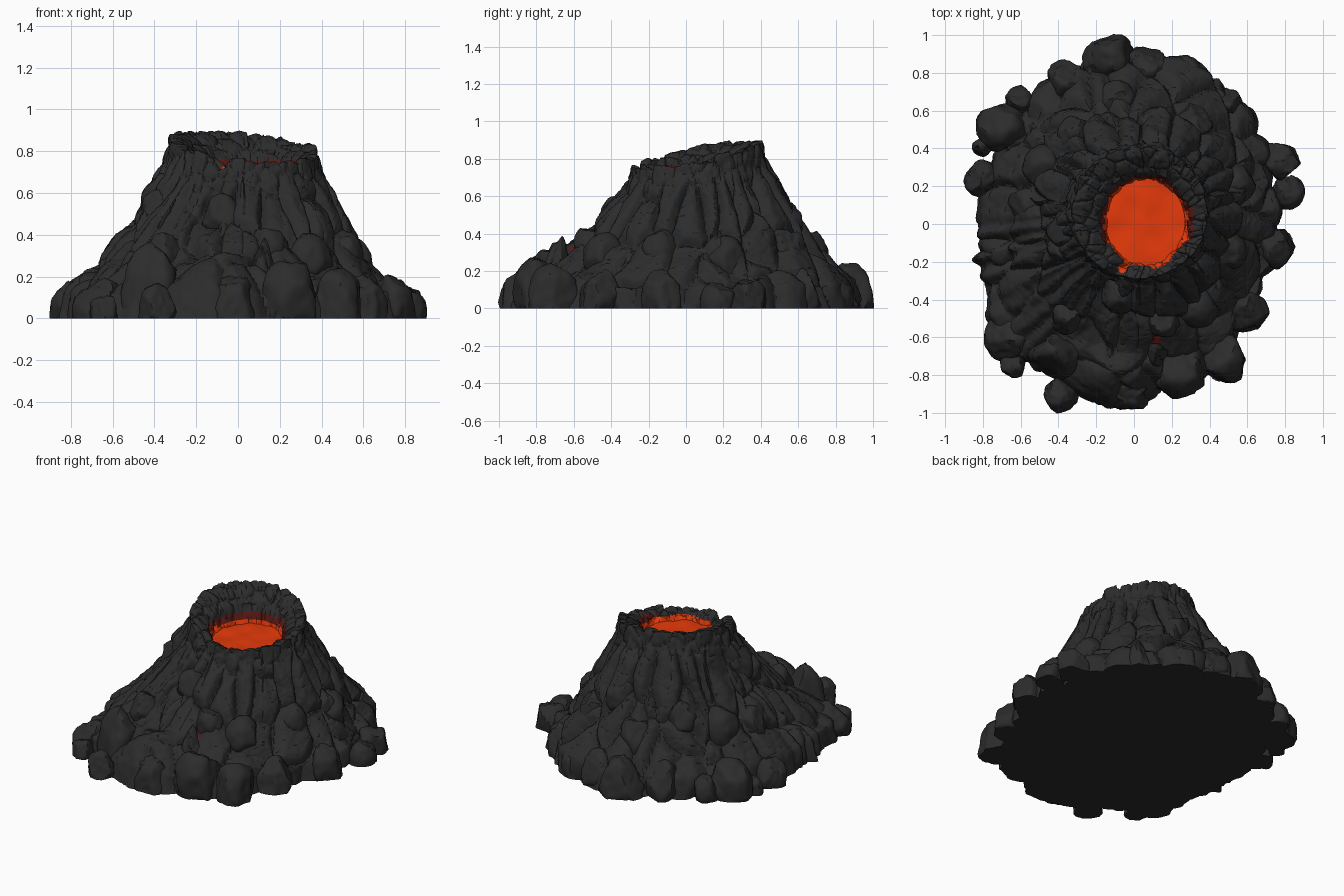
import bpy, bmesh, math, random
from mathutils import Vector, noise

if "Cube" in bpy.data.objects:
    bpy.data.objects.remove(bpy.data.objects["Cube"])

random.seed(7)
TAU = math.tau


def material(name, rgb):
    m = bpy.data.materials.new(name)
    m.diffuse_color = (*rgb, 1)
    m.use_nodes = True
    m.node_tree.nodes["Principled BSDF"].inputs["Base Color"].default_value = m.diffuse_color
    return m


ROCK = material("charcoal rock", (0.025, 0.025, 0.025))
GLOW = material("dark red glow", (0.10, 0.010, 0.007))
LAVA = material("orange lava", (0.78, 0.042, 0.003))


def lerp_table(table, x):
    for (a, va), (b, vb) in zip(table, table[1:]):
        if x <= b:
            return va + (vb - va) * max(0, (x - a) / (b - a))
    return table[-1][1]


def bump(x, centre, width):
    return math.exp(-((x - centre) / width) ** 2)


def crack(p, width):
    """1 inside a rock cell, falling to 0 in the crack between cells."""
    d = noise.voronoi(p)[0]
    t = min(1, (d[1] - d[0]) / width)
    return t * (2 - t)


def add_object(name, bm, mats):
    me = bpy.data.meshes.new(name)
    bm.to_mesh(me)
    bm.free()
    for m in mats:
        me.materials.append(m)
    ob = bpy.data.objects.new(name, me)
    bpy.context.collection.objects.link(ob)
    bpy.ops.object.select_all(action='DESELECT')
    ob.select_set(True)
    bpy.context.view_layer.objects.active = ob
    bpy.ops.object.shade_smooth_by_angle(angle=math.radians(42))
    return ob


# Footprint radius by angle in degrees, and slope height by distance out from the rim
FOOT = [(0, .78), (20, .78), (32, .82), (45, .85), (62, .89), (78, .91), (90, .92), (110, .89),
        (130, .87), (145, .82), (160, .81), (180, .81), (195, .83), (210, .90), (220, .97),
        (232, .95), (246, .92), (262, .96), (278, .92), (292, .88), (310, .82),
        (330, .76), (345, .76), (360, .78)]
SLOPE = [(0, 1), (.04, .89), (.1, .81), (.2, .69), (.4, .51), (.6, .34), (.8, .22),
         (.95, .14), (1, 0)]
LAVA_Z = 0.69
NOTCH = 249


def crest(deg):
    """Rim crest point: high at the back left, low at the front right, with a spill notch."""
    a = math.radians(deg)
    c = math.cos(a - math.radians(118))
    z = 0.818 + 0.066 * max(-1, min(1, c * 1.25))
    z += 0.012 * noise.cell(Vector((math.cos(a) * 4 + 9, math.sin(a) * 4 + 9, 3)))
    z += 0.006 * noise.noise(Vector((math.cos(a) * 9, math.sin(a) * 9, 0)))
    z -= 0.065 * bump(deg, NOTCH, 7)
    return Vector((0.03 + 0.355 * math.cos(a), 0.06 + 0.345 * math.sin(a), z))


def surface(deg, s):
    """s from -1 (lava edge) through 0 (rim crest) to 1 (ground)."""
    a = math.radians(deg)
    top = crest(deg)
    if s <= 0:
        q = -s
        low = Vector((0.06 + 0.202 * math.cos(a), 0.01 + 0.222 * math.sin(a), LAVA_Z - 0.02))
        p = top.lerp(low, q)
        p.z = low.z + (top.z - low.z) * lerp_table([(0, 1), (.25, .94), (.75, .6), (1, 0)], q)
        return p
    r = lerp_table(FOOT, deg)
    foot = Vector((r * math.cos(a), r * math.sin(a), 0))
    p = top.lerp(foot, s)
    g = lerp_table(SLOPE, s)
    g += 0.18 * bump(deg, 262, 15) * bump(s, .78, .16) * (1 - s ** 12)
    p.z = top.z * g
    return p


# Cone: fine grid swept round, then pushed along normals into cracked rock columns
N, IN, OUT = 440, 24, 120
steps = [-1 + i / IN for i in range(IN)] + [(j / OUT) ** 1.1 for j in range(OUT + 1)]
bm = bmesh.new()
grid = [[bm.verts.new(surface(360 * i / N, s)) for i in range(N)] for s in steps]
for lo, hi in zip(grid, grid[1:]):
    for i in range(N):
        k = (i + 1) % N
        bm.faces.new((lo[i], hi[i], hi[k], lo[k]))
bm.normal_update()
moves = []
for s, row in zip(steps, grid):
    for i, v in enumerate(row):
        deg = 360 * i / N
        a = TAU * i / N
        n = v.normal.copy()
        warp = noise.noise_vector(v.co * 4) * 0.25
        # blocks on the rim and crater wall
        rim = 0.016 * crack(v.co * 9 + warp, .3) - 0.009
        # long columns below, ropey on the front left flow
        flow = bump(deg, 226, 19)
        p = Vector((math.cos(a) * 3.5, math.sin(a) * 3.5, s * 2.5 + 5)) + warp
        col = (0.052 - 0.022 * flow) * crack(p, .5) - 0.026 + 0.010 * flow
        col += 0.010 * flow * math.sin(deg * .8 + 7 * s + warp.x * 10)
        col += 0.030 * bump(deg, 191, 9) * s * math.sin(math.radians(deg - 183) * 45 + warp.y * 6)
        col -= 0.03 * bump(deg, NOTCH, 5) * max(0, 1 - s * 1.7)
        w = max(0, min(1, (s - .01) / .12))
        d = rim * (1 - w) + col * w
        d += 0.006 * crack(v.co * 15 + warp * 2, .1) - 0.005
        d += 0.005 * noise.noise(v.co * 20)
        moves.append((v, n * d))
for v, m in moves:
    ground = v.co.z < 1e-5
    v.co += m
    v.co.z = 0 if ground else max(0.002, v.co.z)
for f in bm.faces:
    c = f.calc_center_median()
    inside = math.hypot(c.x - .055, c.y - .02) < 0.262
    if inside and c.z < LAVA_Z + 0.028:
        f.material_index = 2
    elif inside and c.z < LAVA_Z + 0.068 and c.y > -.1:
        f.material_index = 1
    elif math.hypot(c.x + .06, c.y + .235) < 0.024:       # spill in the notch
        f.material_index = 2
    elif math.hypot(c.x - .12, c.y + .615) < 0.026:       # ember in the front gully
        f.material_index = 1
bm.faces.new(list(reversed(grid[-1])))
add_object("volcano_cone", bm, [ROCK, GLOW, LAVA])

# Lava pool: gently rolling disc
bm = bmesh.new()
rings = [[bm.verts.new((0.06 + r * math.cos(TAU * i / 64), 0.01 + 1.1 * r * math.sin(TAU * i / 64), 0))
          for i in range(64)] for r in (.02, .06, .1, .14, .18, .21)]
bm.faces.new(rings[0])
for lo, hi in zip(rings, rings[1:]):
    for i in range(64):
        bm.faces.new((lo[i], hi[i], hi[(i + 1) % 64], lo[(i + 1) % 64]))
for v in bm.verts:
    v.co.z = LAVA_Z + 0.012 * noise.noise(v.co * 9)
add_object("lava_pool", bm, [LAVA])


def boulder(name, x, y, z, rx, ry, rz):
    """Sphere shaved by random planes into a worn, chunky rock, flat on the ground."""
    planes = [(Vector([random.gauss(0, 1) for _ in range(3)]).normalized(),
               random.uniform(.74, .96)) for _ in range(15)]
    bm = bmesh.new()
    bmesh.ops.create_icosphere(bm, subdivisions=4, radius=1)
    for v in bm.verts:
        u = v.co.normalized()
        r = 1.06
        for n, d in planes:
            k = u.dot(n)
            if k > .2:
                r = min(r, d / k)
        r += 0.06 * noise.noise(u * 3 + Vector((x, y, z)) * 9)
        r -= 0.05 * (1 - crack(u * 2.2 + Vector((x, y, z)) * 7, .1))
        v.co = Vector((x + u.x * r * rx, y + u.y * r * ry, max(0, z + u.z * r * rz)))
    add_object(name, bm, [ROCK])


# Boulders round the foot: x, y, plan radius, top height
FOOT_ROCKS = [
    (-.13, .87, .14, .22), (.26, .79, .10, .19), (.78, .34, .105, .17), (.81, .17, .09, .14),
    (.74, -.12, .115, .20), (.60, -.47, .11, .20), (.47, -.71, .14, .22), (.24, -.76, .16, .27),
    (.12, -.69, .07, .38), (-.02, -.89, .11, .20), (-.39, -.91, .095, .15),
    (-.64, -.75, .07, .12), (-.41, -.68, .14, .33), (-.66, -.60, .13, .18),
    (-.69, .52, .14, .22), (-.60, .65, .08, .15), (-.81, .24, .095, .18), (-.80, .41, .055, .12),
    (-.70, -.14, .12, .20), (-.36, .76, .11, .21), (.50, .62, .10, .19), (.08, .83, .11, .20)]
for i, (x, y, r, top) in enumerate(FOOT_ROCKS):
    boulder(f"foot_boulder_{i + 1}", x, y, top * .22, r, r, top * .84)

# Boulders lodged in the slopes: angle, distance down the slope, size
SLOPE_ROCKS = [(256, .22, .10), (190, .17, .10), (205, .25, .08), (235, .55, .10), (283, .45, .10),
               (305, .55, .11), (20, .6, .10), (60, .55, .11), (100, .6, .12), (125, .45, .11),
               (150, .55, .12), (172, .6, .10), (80, .35, .10), (340, .5, .10)]
for i, (deg, s, r) in enumerate(SLOPE_ROCKS):
    p = surface(deg, s)
    inward = Vector((p.x, p.y, .35)).normalized() * r * .55
    boulder(f"slope_boulder_{i + 1}", *(p - inward), r, r, r * 1.3)
